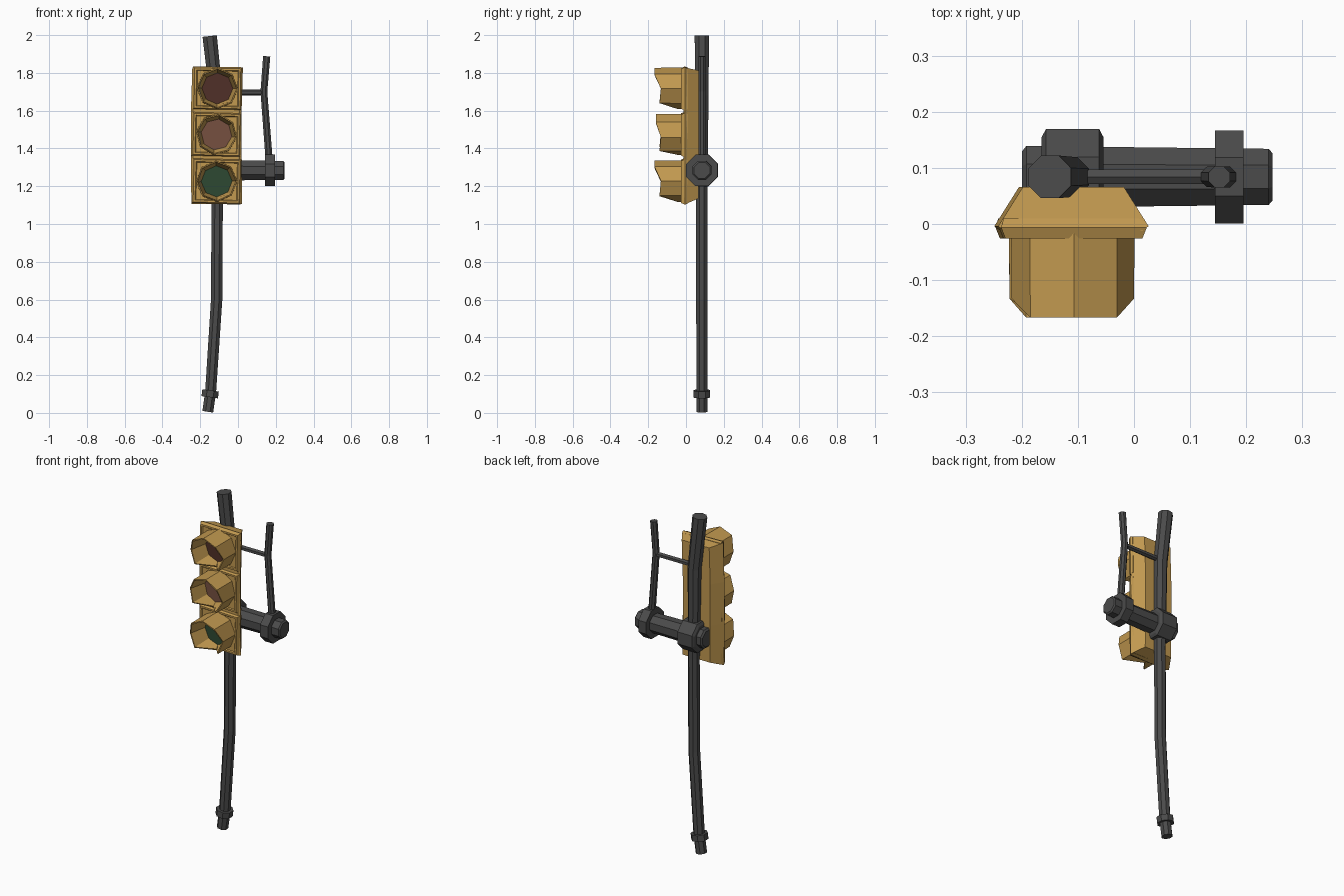
import bpy, math
from mathutils import Vector, Matrix

if "Cube" in bpy.data.objects:
    bpy.data.objects.remove(bpy.data.objects["Cube"])


def mat(name, rgb):
    m = bpy.data.materials.new(name)
    m.diffuse_color = (*rgb, 1)
    m.use_nodes = True
    m.node_tree.nodes["Principled BSDF"].inputs["Base Color"].default_value = m.diffuse_color
    return m


GREY = mat("dark_grey_metal", (0.07, 0.07, 0.07))
YELLOW = mat("housing_yellow", (0.54, 0.32, 0.08))
RED = mat("dull_red_glass", (0.08, 0.03, 0.021))
AMBER = mat("dull_amber_glass", (0.18, 0.08, 0.051))
GREEN = mat("dull_green_glass", (0.027, 0.065, 0.032))


def make(name, verts, faces, material):
    me = bpy.data.meshes.new(name)
    me.from_pydata([tuple(v) for v in verts], [], faces)
    me.materials.append(material)
    ob = bpy.data.objects.new(name, me)
    bpy.context.collection.objects.link(ob)
    return ob


def loft(name, rings, material, closed=False):
    """Skin equal-sized rings; cap both ends, or join last ring to first."""
    n = len(rings[0])
    verts = [v for r in rings for v in r]
    k = len(rings)
    faces = []
    for i in range(k if closed else k - 1):
        a, b = i * n, ((i + 1) % k) * n
        for j in range(n):
            q = (j + 1) % n
            faces.append((a + j, a + q, b + q, b + j))
    if not closed:
        faces.append(tuple(reversed(range(n))))
        faces.append(tuple(range((k - 1) * n, k * n)))
    return make(name, verts, faces, material)


def tube(name, path, n=8, y=0.084):
    """Faceted pipe along (x, z, radius across flats) points in an xz plane."""
    pts = [Vector((x, y, z)) for x, z, r in path]
    rings = []
    for i, p in enumerate(pts):
        t = (pts[min(i + 1, len(pts) - 1)] - pts[max(i - 1, 0)]).normalized()
        u = Vector((0, 1, 0))
        v = t.cross(u)
        r = path[i][2] / math.cos(math.pi / n)
        angs = [math.tau * (j + 0.5) / n for j in range(n)]
        rings.append([p + r * (math.cos(a) * u + math.sin(a) * v) for a in angs])
    return loft(name, rings, GREY)


# Main pole, bent at both ends, with a foot collar
tube("main_pole", [(-0.16, 0.006, 0.029), (-0.145, 0.11, 0.029), (-0.113, 0.6, 0.03),
                   (-0.11, 1.15, 0.03), (-0.115, 1.68, 0.035), (-0.15, 1.995, 0.038)])
tube("foot_collar", [(-0.15, 0.083, 0.044), (-0.145, 0.119, 0.044)])

# Horizontal arm with a collar round each upright
Z = 1.284
tube("cross_arm", [(-0.2, Z, 0.045), (-0.192, Z, 0.055), (0.24, Z, 0.05), (0.247, Z, 0.042)])
tube("pole_collar", [(-0.165, Z, 0.07), (-0.157, Z, 0.085), (-0.062, Z, 0.085), (-0.054, Z, 0.07)])
tube("arm_end_collar", [(0.144, Z, 0.083), (0.195, Z, 0.083)])

# Thin side pole and its strut
tube("side_pole", [(0.168, 1.3, 0.019), (0.137, 1.7, 0.018), (0.152, 1.888, 0.019)])
tube("side_strut", [(-0.11, 1.696, 0.013), (0.137, 1.696, 0.013)], n=6)


# Back shell of the signal: trapezoid cross-section up the height
def shell_ring(z, cx, back_z):
    return [(cx - 0.123, -0.012, z), (cx - 0.134, -0.004, z), (cx - 0.09, 0.066, back_z),
            (cx + 0.09, 0.066, back_z), (cx + 0.134, -0.004, z), (cx + 0.123, -0.012, z)]


loft("signal_back_shell", [shell_ring(1.105, -0.113, 1.135), shell_ring(1.352, -0.115, 1.352),
                           shell_ring(1.598, -0.115, 1.598), shell_ring(1.828, -0.108, 1.813)], YELLOW)


# One lamp head: chamfered frame, hood and lens, leaning slightly
def head(name, cx, cz, hz, tilt, hood_turn, tip, glass):
    place = Matrix.Translation((cx, 0, cz)) @ Matrix.Rotation(math.radians(tilt), 4, 'Y')

    def rect(w, h, y):
        return [place @ Vector((sx * w, y, sz * h)) for sx, sz in ((-1, -1), (1, -1), (1, 1), (-1, 1))]

    loft(name + "_frame", [rect(0.125, hz - 0.006, 0.01), rect(0.13, hz, -0.006), rect(0.122, hz - 0.008, -0.026),
                           rect(0.112, hz - 0.018, -0.026), rect(0.107, hz - 0.022, -0.02)], YELLOW)

    turn = place @ Matrix.Rotation(math.radians(hood_turn), 4, 'Y')
    # hood length at each of the eight corners, starting at the top
    tips = [tip, tip, -0.133, -0.14, -0.045, -0.14, -0.133, tip]

    def octagon(r, ys):
        return [turn @ Vector((r * math.sin(i * math.pi / 4), ys[i], r * math.cos(i * math.pi / 4)))
                for i in range(8)]

    loft(name + "_hood", [octagon(0.11, [-0.015] * 8), octagon(0.109, tips),
                          octagon(0.102, tips), octagon(0.082, [-0.03] * 8)], YELLOW, closed=True)
    loft(name + "_lens", [octagon(0.085, [-0.022] * 8), octagon(0.085, [-0.031] * 8)], glass)


head("top_head", -0.109, 1.718, 0.114, 1, 0, -0.167, RED)
head("middle_head", -0.114, 1.474, 0.117, 1.5, 7, -0.16, AMBER)
head("bottom_head", -0.113, 1.226, 0.12, 1.5, -3, -0.167, GREEN)
